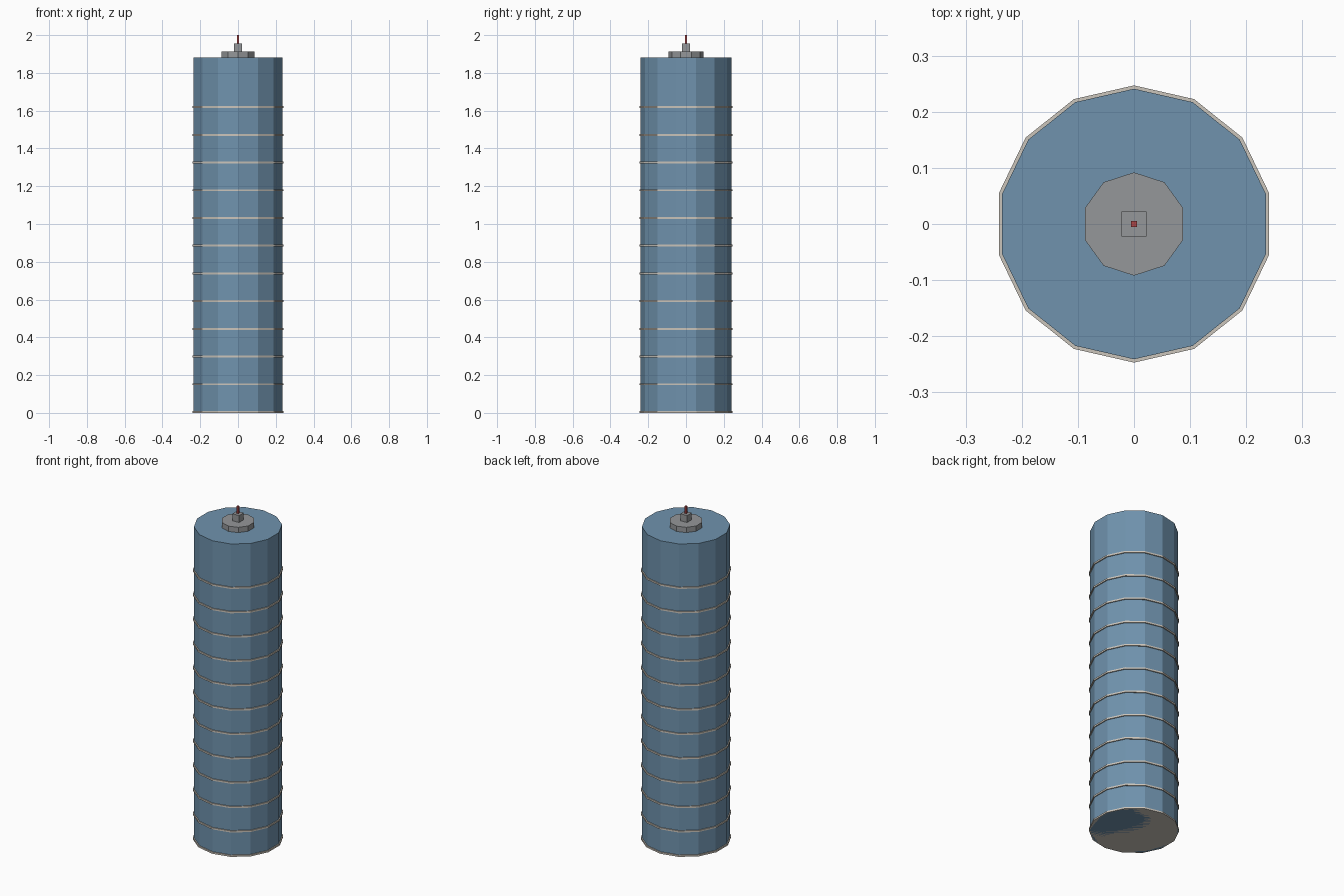
import bpy
import bmesh
from math import pi

if "Cube" in bpy.data.objects:
    bpy.data.objects.remove(bpy.data.objects["Cube"])


def material(name, rgb):
    mat = bpy.data.materials.new(name)
    mat.diffuse_color = (*rgb, 1)
    mat.use_nodes = True
    mat.node_tree.nodes["Principled BSDF"].inputs["Base Color"].default_value = mat.diffuse_color
    return mat


def prism(name, sides, radius, z0, z1, mat=None, turn=pi / 2):
    """Solid flat-shaded n-gon prism, first corner at angle `turn`."""
    bm = bmesh.new()
    bmesh.ops.create_cone(bm, cap_ends=True, segments=sides, radius1=radius,
                          radius2=radius, depth=z1 - z0)
    # bring the first corner to a known direction
    v = bm.verts[:][0].co
    from_angle = v.to_2d().angle_signed((1, 0))
    for vert in bm.verts:
        vert.co.rotate(Euler((0, 0, turn - from_angle)))
        vert.co.z += (z0 + z1) / 2
    mesh = bpy.data.meshes.new(name)
    bm.to_mesh(mesh)
    bm.free()
    obj = bpy.data.objects.new(name, mesh)
    bpy.context.collection.objects.link(obj)
    if mat:
        mesh.materials.append(mat)
    return obj


from mathutils import Euler

blue = material("blue_paint", (0.16, 0.29, 0.42))
beige = material("band_beige", (0.60, 0.56, 0.50))
steel = material("steel", (0.30, 0.31, 0.32))
red = material("red_tip", (0.42, 0.06, 0.06))

# Main column
prism("column", 14, 0.241, 0, 1.882, blue)

# Thin bands at even spacing up the column
for i in range(12):
    z = i * 0.1467
    prism(f"band_{i + 1}", 14, 0.247, z, z + 0.01, beige)

# Cap, square post and pin on top
prism("cap", 10, 0.092, 1.882, 1.914, steel)
prism("post", 4, 0.022 * 2 ** 0.5, 1.914, 1.956, steel, pi / 4)
prism("pin", 4, 0.005 * 2 ** 0.5, 1.956, 2.0, red, pi / 4)
